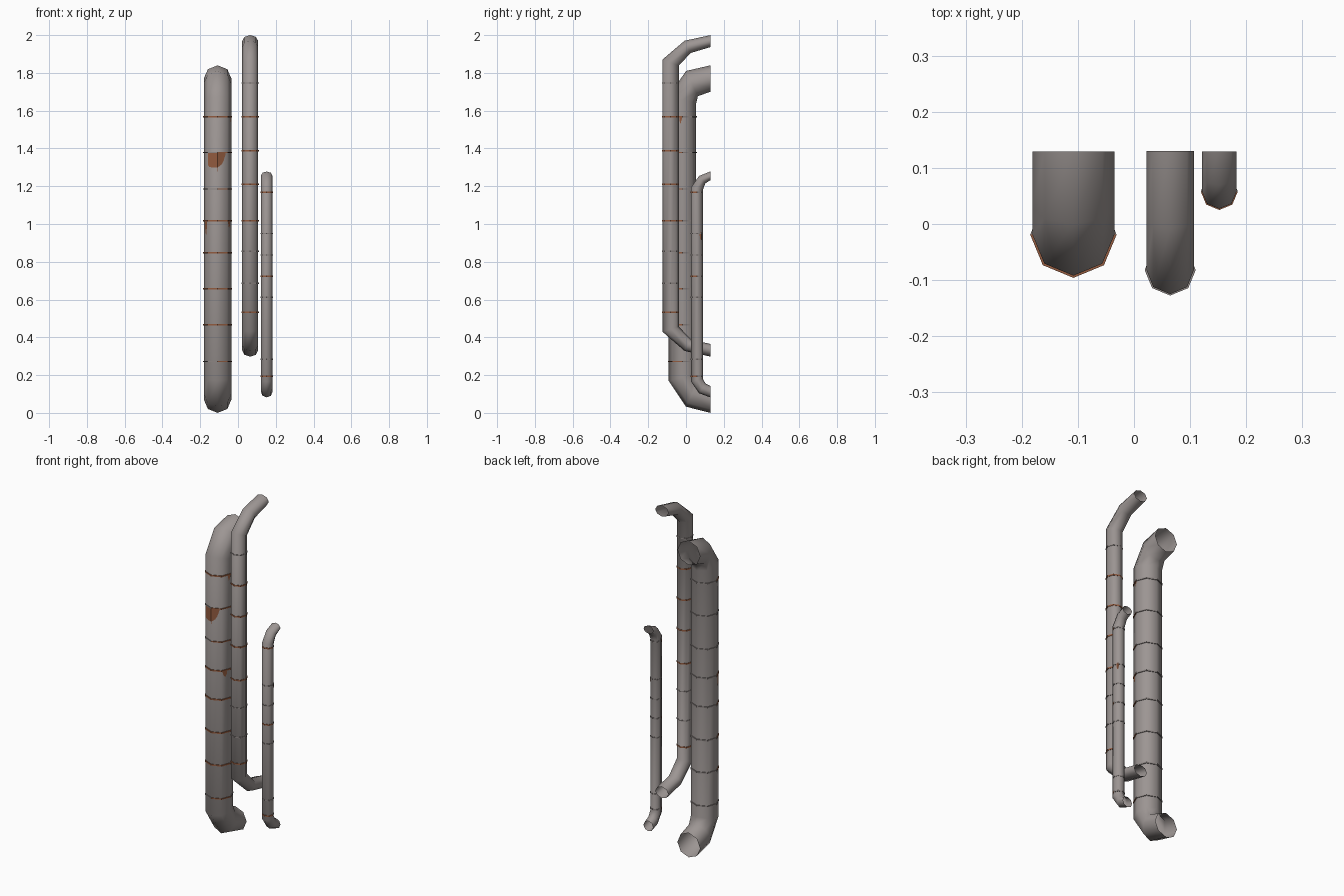
import bpy, math

if "Cube" in bpy.data.objects:
    bpy.data.objects.remove(bpy.data.objects["Cube"])


def material(name, rgb):
    m = bpy.data.materials.new(name)
    m.diffuse_color = (*rgb, 1)
    m.use_nodes = True
    m.node_tree.nodes["Principled BSDF"].inputs["Base Color"].default_value = m.diffuse_color
    return m


GREY = material("weathered grey metal", (0.335, 0.303, 0.293))
SEAM = material("seam grey", (0.27, 0.24, 0.23))
RUST = material("rust brown", (0.29, 0.105, 0.05))
N = 8


def make_object(name, verts, faces, mats, smooth=False):
    me = bpy.data.meshes.new(name)
    me.from_pydata(verts, [], faces)
    for m in mats:
        me.materials.append(m)
    for p in me.polygons:
        p.use_smooth = smooth
    me.update()
    ob = bpy.data.objects.new(name, me)
    bpy.context.collection.objects.link(ob)
    return ob


# open octagonal pipe; each section is (outer y, outer z, inner y, inner z)
def pipe(name, cx, r, sections):
    verts, faces = [], []
    for oy, oz, iy, iz in sections:
        for i in range(N):
            a = 2 * math.pi * i / N
            t = (1 - math.cos(a)) / 2
            verts.append((cx + r * math.sin(a), oy + (iy - oy) * t, oz + (iz - oz) * t))
    for s in range(len(sections) - 1):
        for i in range(N):
            j = (i + 1) % N
            faces.append((s * N + i, s * N + j, (s + 1) * N + j, (s + 1) * N + i))
    return make_object(name, verts, faces, [GREY], True)


# thin raised seam band; rust level 0 none, 1 front, 2 front right only, 3 all round
def seam(name, cx, cy, r, z, rust, proud):
    h = 0.004 if rust in (1, 3) else 0.003
    verts = []
    for rr, zz in ((r - 0.001, z - h), (r + proud, z - h), (r + proud, z + h), (r - 0.001, z + h)):
        for i in range(N):
            a = 2 * math.pi * i / N
            verts.append((cx + rr * math.sin(a), cy - rr * math.cos(a), zz))
    faces = []
    for s in range(3):
        for i in range(N):
            j = (i + 1) % N
            faces.append((s * N + i, s * N + j, (s + 1) * N + j, (s + 1) * N + i))
    ob = make_object(name, verts, faces, [SEAM, RUST])
    for p in ob.data.polygons:
        front = p.center.y < cy
        right = p.center.x > cx
        p.material_index = int(rust == 3 or (rust == 1 and front) or (rust == 2 and front and right))


# rust stain hugging the facets; columns are (facet position, top z, bottom z)
def stain(name, cx, cy, r, cols):
    verts, faces = [], []
    rr = r + 0.002
    for u, top, bot in cols:
        k = math.floor(u)
        f = u - k
        a, b = k * math.pi / 4, (k + 1) * math.pi / 4
        x = cx + rr * (math.sin(a) * (1 - f) + math.sin(b) * f)
        y = cy - rr * (math.cos(a) * (1 - f) + math.cos(b) * f)
        verts += [(x, y, bot), (x, y, top)]
    for i in range(len(cols) - 1):
        faces.append((2 * i, 2 * i + 2, 2 * i + 3, 2 * i + 1))
    make_object(name, verts, faces, [RUST])


# pipes
BIG = (-0.108, -0.019, 0.073)
TALL = (0.0645, -0.082, 0.0425)
SMALL = (0.152, 0.058, 0.031)
pipe("large_pipe", BIG[0], BIG[2], [
    (0.129, 0.0, 0.129, 0.142), (0.0, 0.033, 0.063, 0.168), (-0.092, 0.17, 0.054, 0.207),
    (-0.092, 1.675, 0.054, 1.64), (0.0, 1.81, 0.063, 1.677), (0.129, 1.84, 0.129, 1.70)])
pipe("tall_pipe", TALL[0], TALL[2], [
    (0.13, 0.298, 0.13, 0.365), (-0.008, 0.328, 0.027, 0.388), (-0.125, 0.43, -0.038, 0.457),
    (-0.125, 1.87, -0.038, 1.838), (-0.008, 1.97, 0.024, 1.905), (0.13, 2.0, 0.13, 1.937)])
pipe("small_pipe", SMALL[0], SMALL[2], [
    (0.129, 0.082, 0.129, 0.142), (0.069, 0.104, 0.102, 0.157), (0.027, 0.165, 0.089, 0.182),
    (0.027, 1.195, 0.089, 1.18), (0.069, 1.254, 0.102, 1.215), (0.129, 1.278, 0.129, 1.232)])

# seams: height and rust level
for label, (cx, cy, r), proud, rows in (
    ("large", BIG, 0.004, ((1.568, 1), (1.378, 2), (1.185, 2), (1.017, 1), (0.849, 1),
                           (0.656, 1), (0.467, 1), (0.273, 2))),
    ("tall", TALL, 0.003, ((1.746, 0), (1.568, 3), (1.388, 3), (1.211, 3), (1.018, 3),
                           (0.856, 0), (0.686, 0), (0.532, 3))),
    ("small", SMALL, 0.002, ((1.169, 1), (0.95, 0), (0.835, 0), (0.724, 1), (0.612, 0),
                             (0.284, 0), (0.194, 1)))):
    for i, (z, rust) in enumerate(rows):
        seam(f"{label}_pipe_seam_{i + 1}", cx, cy, r, z, rust, proud)

# rust stains running down from seams
stain("large_front_stain", *BIG, [
    (-0.98, 1.378, 1.315), (-0.85, 1.378, 1.303), (-0.5, 1.378, 1.298), (-0.2, 1.378, 1.3),
    (-0.03, 1.378, 1.3), (0, 1.378, 1.265), (0.04, 1.378, 1.3), (0.4, 1.378, 1.315),
    (0.6, 1.378, 1.335), (0.75, 1.378, 1.36), (0.8, 1.378, 1.374)])
stain("large_left_stain", *BIG, [
    (-1.65, 1.018, 1.0), (-1.5, 1.018, 0.95), (-1.3, 1.018, 0.945), (-1.1, 1.018, 1.0)])
stain("large_right_stain", *BIG, [
    (1.1, 1.018, 1.01), (1.25, 1.018, 0.985), (1.45, 1.018, 0.98), (1.6, 1.018, 1.0)])
stain("large_upper_right_stain", *BIG, [
    (1.7, 1.568, 1.55), (1.8, 1.568, 1.53), (1.95, 1.568, 1.555)])
stain("small_right_stain", *SMALL, [
    (2.6, 0.95, 0.94), (2.75, 0.955, 0.92), (3, 0.955, 0.915), (3.2, 0.95, 0.94)])
